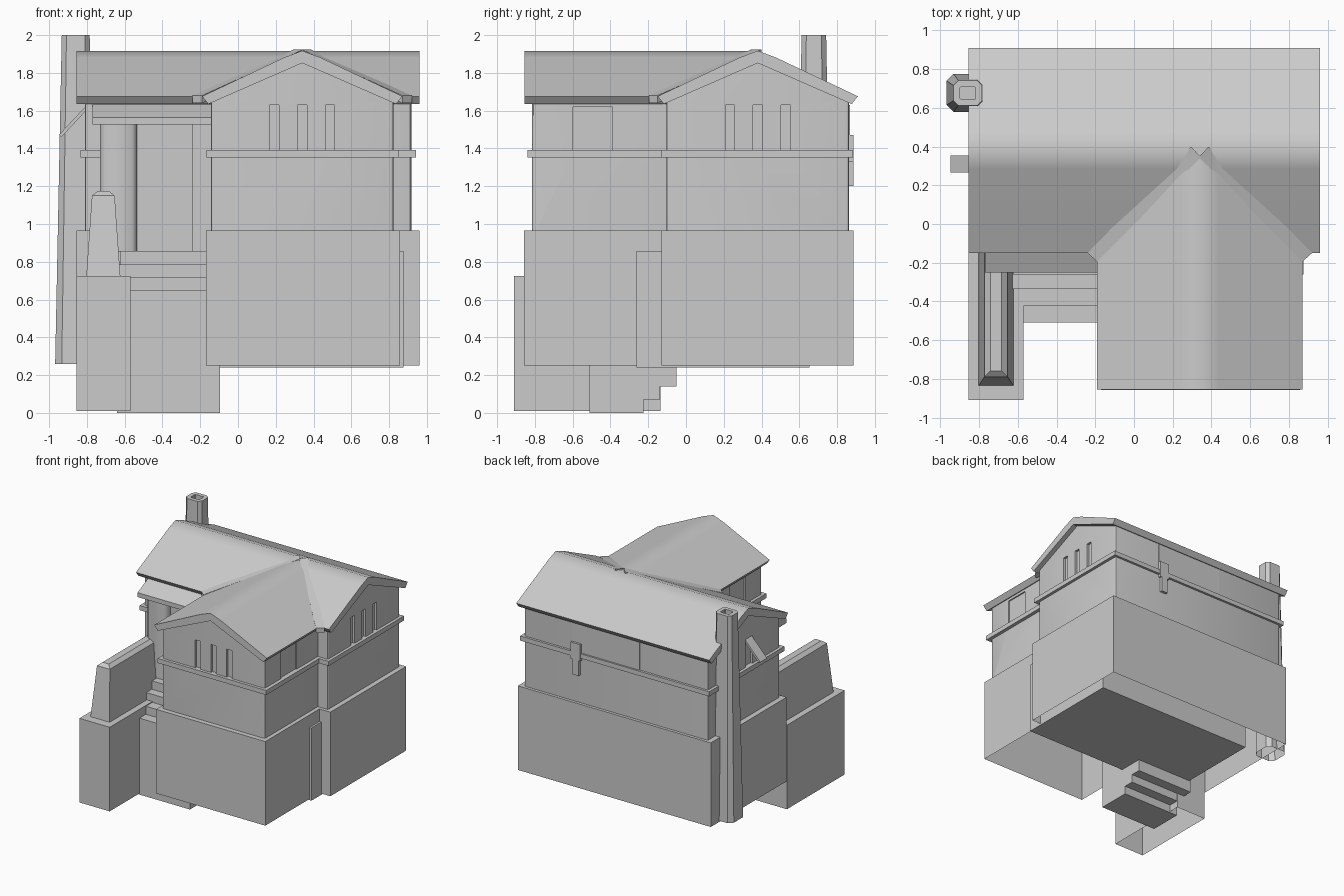
import bpy, bmesh, math
from mathutils import Vector

if "Cube" in bpy.data.objects:
    bpy.data.objects.remove(bpy.data.objects["Cube"])


def finish(name, bm, smooth=None):
    bmesh.ops.recalc_face_normals(bm, faces=bm.faces[:])
    me = bpy.data.meshes.new(name)
    bm.to_mesh(me)
    bm.free()
    ob = bpy.data.objects.new(name, me)
    bpy.context.collection.objects.link(ob)
    if smooth:
        bpy.ops.object.select_all(action='DESELECT')
        ob.select_set(True)
        bpy.context.view_layer.objects.active = ob
        bpy.ops.object.shade_smooth_by_angle(angle=math.radians(smooth))
    return ob


def loft(bm, rings, bottom=True, top=True):
    vs = [[bm.verts.new(p) for p in r] for r in rings]
    n = len(vs[0])
    for a, b in zip(vs, vs[1:]):
        for i in range(n):
            j = (i + 1) % n
            bm.faces.new((a[i], a[j], b[j], b[i]))
    if bottom:
        bm.faces.new(vs[0][::-1])
    if top:
        bm.faces.new(vs[-1])


def rect(x0, x1, y0, y1, z, c=0):
    if not c:
        return [(x0, y0, z), (x1, y0, z), (x1, y1, z), (x0, y1, z)]
    return [(x0 + c, y0, z), (x1 - c, y0, z), (x1, y0 + c, z), (x1, y1 - c, z),
            (x1 - c, y1, z), (x0 + c, y1, z), (x0, y1 - c, z), (x0, y0 + c, z)]


def box(name, x, y, z, bottom=True):
    bm = bmesh.new()
    loft(bm, [rect(*x, *y, z[0]), rect(*x, *y, z[1])], bottom)
    return finish(name, bm)


def prism(name, pts, axis, a, b, smooth=None, round_corners=0):
    # profile (u, z) swept along x or y
    bm = bmesh.new()
    put = (lambda u, z, t: (t, u, z)) if axis == 'x' else (lambda u, z, t: (u, t, z))
    loft(bm, [[put(u, z, t) for u, z in pts] for t in (a, b)])
    if round_corners:
        es = [e for e in bm.edges
              if abs((e.verts[0].co - e.verts[1].co).normalized().z) > 0.99]
        bmesh.ops.bevel(bm, geom=es, offset=round_corners, segments=3,
                        profile=0.5, affect='EDGES')
    return finish(name, bm, smooth)


CX, CY = 0.34, 0.38   # ridge lines of the front and main wings

# lower storey, open underneath
box("main_lower_wall", (-0.855, 0.96), (-0.13, 0.888), (0.25, 0.965), False)
box("front_lower_wall", (-0.17, 0.857), (-0.857, -0.1), (0.25, 0.965), False)

# upper storey with gable tops
gable = [(-0.483, 0.95), (0.483, 0.95), (0.483, 1.645), (0, 1.86), (-0.483, 1.645)]
walls = [
    prism("main_upper_wall", [(CY + u, z) for u, z in gable], 'x', -0.81, 0.918, 30, 0.015),
    prism("front_upper_wall", [(CX + u, z) for u, z in gable], 'y', -0.815, 0.3, 30, 0.015)]

# window recesses
bm = bmesh.new()


def cut(x0, x1, y0, y1, z0=1.38, z1=1.63):
    loft(bm, [rect(x0, x1, y0, y1, z0), rect(x0, x1, y0, y1, z1)])


for k in (-1, 0, 1):
    u = k * 0.148
    cut(CX + u - 0.024, CX + u + 0.024, -0.9, -0.795)
    cut(0.898, 1.0, CY + u - 0.024, CY + u + 0.024)
cut(0.812, 0.87, -0.597, -0.39, 1.38, 1.62)
cut(-0.2, -0.127, -0.597, -0.39, 1.38, 1.62)
cut(-0.9, -0.79, 0.265, 0.355)
cutter = finish("window_cutter", bm)
cutter.hide_render = True
for w in walls:
    m = w.modifiers.new("windows", 'BOOLEAN')
    m.object = cutter
    m.operation = 'DIFFERENCE'
    m.solver = 'EXACT'
    bpy.context.view_layer.objects.active = w
    bpy.ops.object.modifier_apply(modifier=m.name)
bpy.data.objects.remove(cutter)

# trim band and rear details
box("main_band", (-0.835, 0.943), (-0.13, 0.883), (1.353, 1.392))
box("front_band", (-0.168, 0.853), (-0.84, -0.08), (1.353, 1.392))
box("rear_vent", (0.375, 0.465), (0.85, 0.886), (1.33, 1.47))
box("rear_drain", (0.39, 0.45), (0.85, 0.886), (1.2, 1.35))
box("rear_panel", (-0.17, 0.467), (0.85, 0.868), (1.392, 1.63))

# roofs: bent slabs with square-cut eaves
roof = [(-0.53, 1.676), (-0.095, 1.882), (0, 1.917), (0.095, 1.882), (0.53, 1.676),
        (0.497, 1.635), (0, 1.852), (-0.497, 1.635)]
for name, c, axis, a, b in (("main_roof", CY, 'x', -0.855, 0.96),
                            ("front_roof", CX, 'y', -0.855, 0.385)):
    r = prism(name, [(c + u, z) for u, z in roof], axis, a, b, 45)
    r.modifiers.new("even_shading", 'WEIGHTED_NORMAL').keep_sharp = True

# valley strips, mirrored about the front ridge
for side, s in (("left", -1), ("right", 1)):
    bm = bmesh.new()
    ring = [(CX + s * 0.58, -0.15), (CX + s * 0.53, -0.195),
            (CX - s * 0.005, 0.345), (CX + s * 0.045, 0.40)]
    zs = [1.68, 1.68, 1.924, 1.924]
    loft(bm, [[(x, y, z - d) for (x, y), z in zip(ring, zs)] for d in (0.04, 0)])
    finish("valley_strip_" + side, bm)

# floor slab and stepped stairs
box("floor_slab", (-0.625, 0.875), (-0.262, 0.655), (0.24, 0.858))
for i in range(3):
    y = -0.51 + 0.087 * i
    box(f"step_{i + 1}", (-0.64, -0.095), (y, y + 0.285),
        (0.07 * i, 0.65 + 0.068 * i))

# entry: side pier, door, jamb and lean-to canopy
bm = bmesh.new()
loft(bm, [rect(-0.73, -0.535, -0.2, -0.08, z, 0.025) for z in (0.855, 1.56)])
finish("entry_pier", bm, 50)
box("entry_jamb", (-0.24, -0.13), (-0.2, -0.08), (0.855, 1.56))
box("door", (-0.55, -0.23), (-0.145, -0.08), (0.855, 1.56))
prism("entry_canopy", [(-0.25, 1.527), (-0.1, 1.527), (-0.1, 1.635), (-0.25, 1.565)],
      'x', -0.77, -0.14)

# side wall of the stairs: plinth and tapered parapet
box("parapet_base", (-0.855, -0.57), (-0.91, -0.135), (0.01, 0.725), False)
bm = bmesh.new()
loft(bm, [rect(-0.803, -0.623, -0.835, -0.12, 0.725),
          rect(-0.773, -0.653, -0.79, -0.12, 1.15),
          rect(-0.742, -0.684, -0.76, -0.12, 1.175)])
finish("parapet", bm)

# tapered chimney with a sunken flue
bm = bmesh.new()
loft(bm, [rect(-0.968, -0.77, 0.58, 0.775, 0.26, 0.035),
          rect(-0.933, -0.785, 0.612, 0.742, 2.0, 0.025),
          rect(-0.898, -0.818, 0.645, 0.708, 2.0, 0.004),
          rect(-0.898, -0.818, 0.645, 0.708, 1.95, 0.004)], bottom=False)
finish("chimney", bm)

# open awning shutter on the left gable
prism("awning_shutter", [(-0.80, 1.63), (-0.80, 1.605), (-0.935, 1.46), (-0.948, 1.472)],
      'y', 0.265, 0.355)
